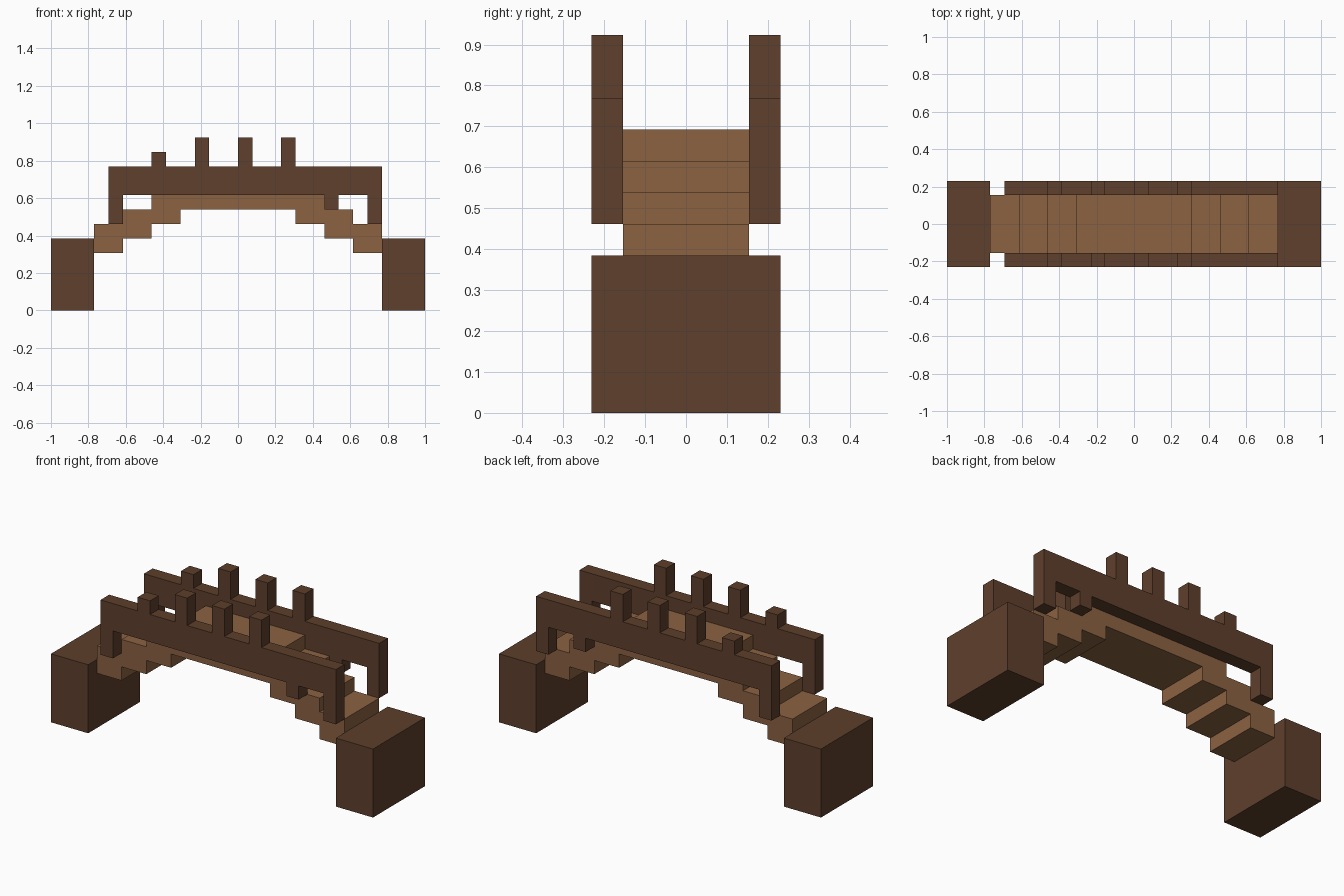
import bpy
import bmesh
from mathutils import Vector

if "Cube" in bpy.data.objects:
    bpy.data.objects.remove(bpy.data.objects["Cube"], do_unlink=True)

U = 1 / 13  # grid unit: the bridge is 26 units long


def make_material(name, color):
    mat = bpy.data.materials.new(name)
    mat.use_nodes = True
    mat.diffuse_color = color
    bsdf = next(n for n in mat.node_tree.nodes if n.type == 'BSDF_PRINCIPLED')
    bsdf.inputs["Base Color"].default_value = color
    return mat


def extrude_profile(name, outline, y0, y1, mat):
    """Extrude an (x, z) outline in grid units from y0 to y1."""
    bm = bmesh.new()
    face = bm.faces.new([bm.verts.new((x * U, y0 * U, z * U)) for x, z in outline])
    side = bmesh.ops.extrude_face_region(bm, geom=[face])
    verts = [g for g in side["geom"] if isinstance(g, bmesh.types.BMVert)]
    bmesh.ops.translate(bm, verts=verts, vec=Vector((0, (y1 - y0) * U, 0)))
    bmesh.ops.recalc_face_normals(bm, faces=bm.faces)
    mesh = bpy.data.meshes.new(name)
    bm.to_mesh(mesh)
    bm.free()
    mesh.materials.append(mat)
    obj = bpy.data.objects.new(name, mesh)
    bpy.context.collection.objects.link(obj)
    return obj


dark_wood = make_material("dark wood", (0.112, 0.050, 0.025, 1))
light_wood = make_material("light wood", (0.258, 0.122, 0.054, 1))

# End blocks
for side, x in (("right", -13), ("left", 10)):
    extrude_profile(side + "_end_block",
                    [(x, 0), (x + 3, 0), (x + 3, 5), (x, 5)], -3, 3, dark_wood)

# Stepped deck: half outline mirrored across the middle
half = [(4, 9), (4, 8), (6, 8), (6, 7), (8, 7), (8, 6), (10, 6),
        (10, 4), (8, 4), (8, 5), (6, 5), (6, 6), (4, 6), (4, 7)]
deck = half + [(-x, z) for x, z in reversed(half)]
extrude_profile("stepped_deck", deck, -2, 2, light_wood)

# Railing outline: legs and stub underneath, then posts along the top
rail = [(-9, 6), (-8, 6), (-8, 8), (6, 8), (6, 7), (7, 7), (7, 8),
        (9, 8), (9, 6), (10, 6), (10, 10)]
for x, top in ((3, 12), (0, 12), (-3, 12), (-6, 11)):
    rail += [(x + 1, 10), (x + 1, top), (x, top), (x, 10)]
rail.append((-9, 10))

for side, y in (("front", -3), ("back", 2)):
    extrude_profile(side + "_railing", rail, y, y + 1, dark_wood)
